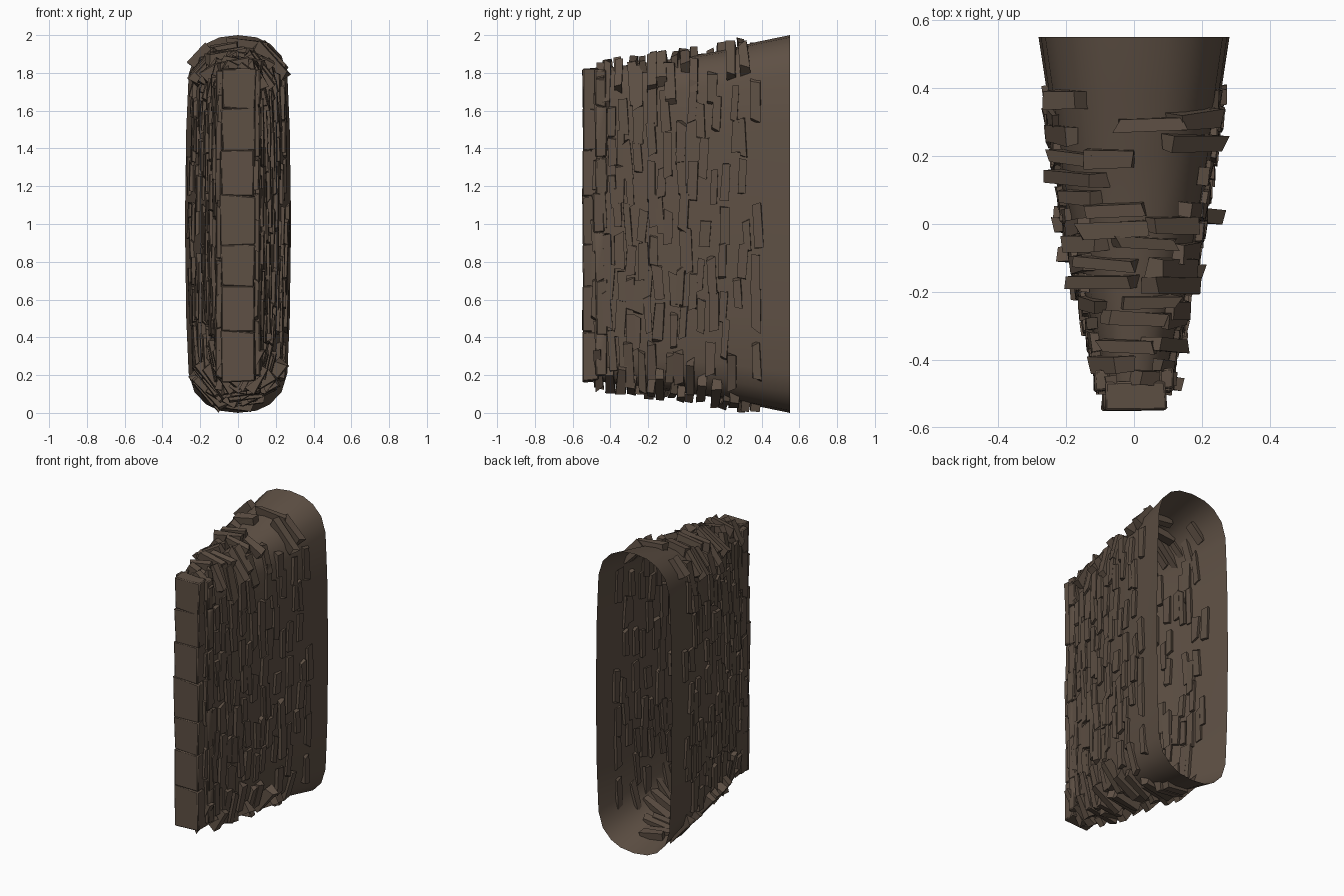
import bpy, bmesh, math, random
from mathutils import Vector, Matrix

if "Cube" in bpy.data.objects:
    bpy.data.objects.remove(bpy.data.objects["Cube"])

random.seed(7)
R = random.uniform

bark = bpy.data.materials.new("dark brown bark")
bark.diffuse_color = (0.112, 0.080, 0.058, 1)
bark.use_nodes = True
bark.node_tree.nodes["Principled BSDF"].inputs["Base Color"].default_value = bark.diffuse_color

# Taper of the tube: y, half width, bottom z, top z
TAPER = [(-0.50, 0.090, 0.18, 1.815), (-0.40, 0.110, 0.155, 1.83),
         (-0.20, 0.155, 0.13, 1.855), (0.0, 0.197, 0.105, 1.885),
         (0.20, 0.232, 0.075, 1.92), (0.38, 0.255, 0.035, 1.965), (0.55, 0.281, 0.0, 2.0)]
# Quarter cross-section: fraction of half width, drop below the top
QUARTER = [(0, 0), (0.35, 0.012), (0.6, 0.045), (0.82, 0.11), (0.93, 0.21), (0.975, 0.5), (1, 1)]


def taper(y):
    for a, b in zip(TAPER, TAPER[1:]):
        if y <= b[0]:
            t = (y - a[0]) / (b[0] - a[0])
            return [p + (q - p) * t for p, q in zip(a, b)][1:]
    return TAPER[-1][1:]


def outline(y):
    hw, bot, top = taper(y)
    h, mid = (top - bot) / 2, (top + bot) / 2
    k = 0.4 + 0.6 * hw / 0.281
    q = [(fx * hw, h - d * k if d < 1 else 0) for fx, d in QUARTER]
    right = q + [(x, -z) for x, z in q[-2::-1]]
    left = [(-x, z) for x, z in right[-2:0:-1]]
    return [Vector((x, y, mid + z)) for x, z in right + left]


def on_outline(y, u):
    """Point and tangent at fraction u round the cross-section."""
    pts = outline(y)
    pts.append(pts[0])
    lens = [(b - a).length for a, b in zip(pts, pts[1:])]
    s = (u % 1) * sum(lens)
    for i, l in enumerate(lens):
        if s <= l:
            return pts[i].lerp(pts[i + 1], s / l), (pts[i + 1] - pts[i]).normalized()
        s -= l
    return pts[0], Vector((1, 0, 0))


def block(bm, centre, axes, size, jitter):
    """Rough hewn block; axes are its three directions."""
    vs = []
    for i in range(8):
        p = Vector(centre)
        for j in range(3):
            sign = 1 if i >> j & 1 else -1
            p += axes[j] * sign * size[j] / 2 * (1 + R(-jitter, jitter))
        vs.append(bm.verts.new(p))
    for f in ((0, 1, 3, 2), (4, 6, 7, 5), (0, 4, 5, 1), (2, 3, 7, 6), (0, 2, 6, 4), (1, 5, 7, 3)):
        bm.faces.new([vs[i] for i in f])


def finish(name, bm, angle):
    bmesh.ops.recalc_face_normals(bm, faces=bm.faces)
    me = bpy.data.meshes.new(name)
    bm.to_mesh(me)
    bm.free()
    me.materials.append(bark)
    ob = bpy.data.objects.new(name, me)
    bpy.context.collection.objects.link(ob)
    bpy.ops.object.select_all(action='DESELECT')
    ob.select_set(True)
    bpy.context.view_layer.objects.active = ob
    bpy.ops.object.shade_smooth_by_angle(angle=math.radians(angle))
    return ob


# Tapered tube, open at the back
bm = bmesh.new()
rings = [[bm.verts.new(p) for p in outline(t[0])] for t in TAPER]
for a, b in zip(rings, rings[1:]):
    n = len(a)
    for i in range(n):
        bm.faces.new((a[i], a[(i + 1) % n], b[(i + 1) % n], b[i]))
finish("tapered_shell", bm, 50)

# Bark plates in rings round the tube, thinning out to the back
bm = bmesh.new()
y = -0.46
while y < 0.39:
    n = 20
    start = R(0, 1)
    for i in range(n):
        if R(0, 1) > (0.95 if y < -0.15 else 0.85 - 0.75 * (y + 0.15)):
            continue
        py = y + R(-0.02, 0.02)
        p, t = on_outline(py, start + (i + R(-0.25, 0.25)) / n)
        hw = taper(py)[0]
        p2, _ = on_outline(py + 0.02, 0)
        cap = abs(t.x) > 0.5
        slope = 0.16 if cap else 0.2
        out = Vector((-t.z, 0, t.x)) * 1.0
        out = (out + Vector((0, -slope * 0.5, 0))).normalized()
        tilt = Matrix.Rotation(R(-0.08, 0.08), 3, out)
        t = tilt @ t
        side = out.cross(t).normalized()
        length = R(0.15, 0.23) if not cap else min(R(0.14, 0.22), hw * 1.5)
        thick = R(0.05, 0.08) if cap else R(0.025, 0.04)
        block(bm, p + out * (0.0 if not cap else R(-0.008, 0.012)),
              (t, side, out), (length, R(0.035, 0.055), thick), 0.18)
    y += 0.055
finish("bark_plates", bm, 35)

# Column of big blocks closing the front edge, flanked by longer slabs
bm = bmesh.new()
X, Y, Z = Vector((1, 0, 0)), Vector((0, 1, 0)), Vector((0, 0, 1))
cuts = [0.17, 0.43, 0.67, 0.89, 1.15, 1.39, 1.61, 1.825]
for a, b in zip(cuts, cuts[1:]):
    block(bm, (R(-0.01, 0.01), -0.505, (a + b) / 2), (X, Y, Z), (0.18, 0.085, b - a + 0.005), 0.07)
for s in (-1, 1):
    z = 0.19
    while z < 1.72:
        l = R(0.17, 0.3)
        l = min(l, 1.81 - z)
        block(bm, (s * 0.095, -0.455 + R(-0.01, 0.01), z + l / 2), (X, Y, Z), (0.045, 0.06, l), 0.12)
        z += l
bmesh.ops.bevel(bm, geom=bm.edges[:], offset=0.006, segments=1, affect='EDGES')
finish("front_blocks", bm, 40)
